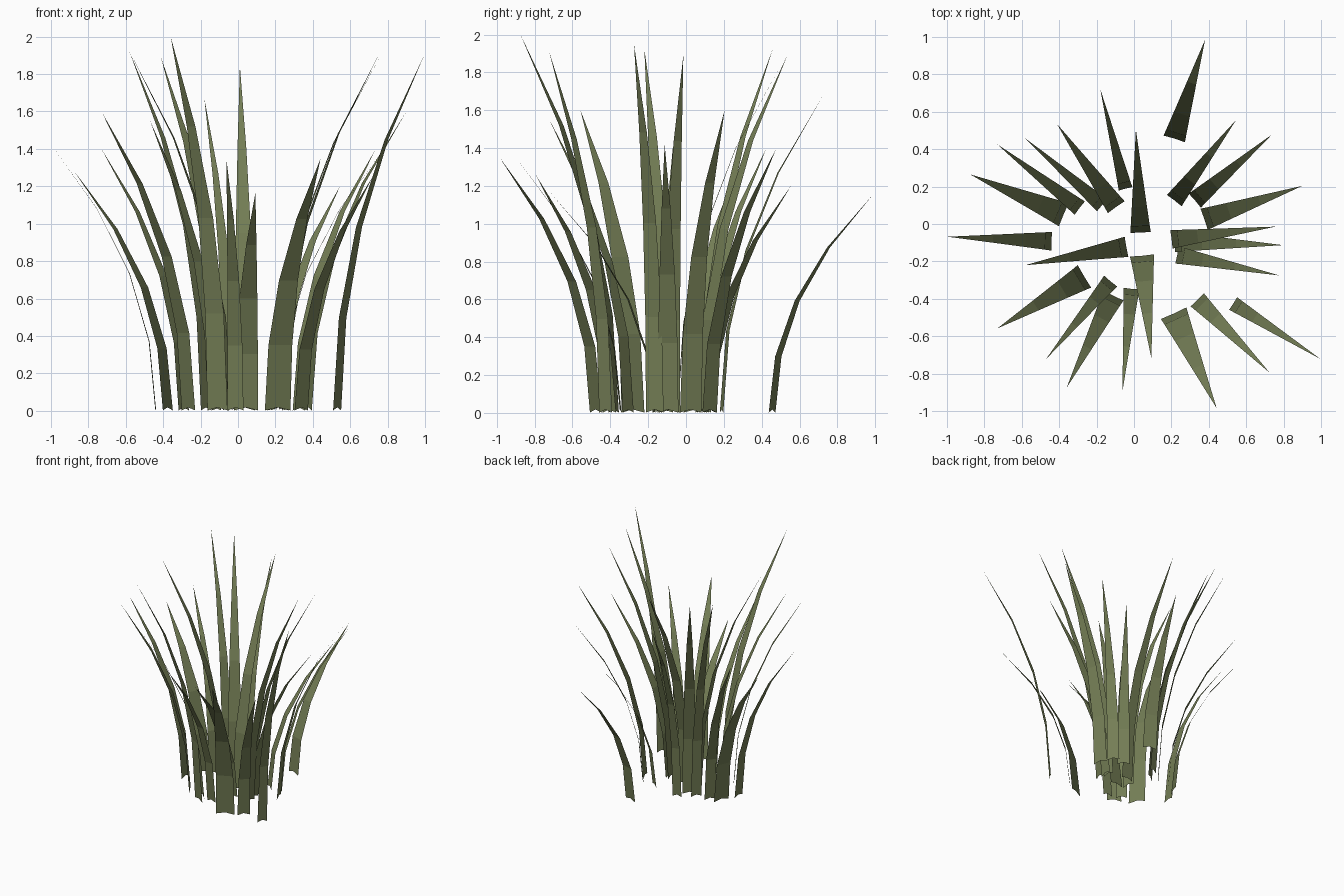
import bpy, bmesh
from mathutils import Vector

# Grass colour
green = bpy.data.materials.new("olive_green")
green.diffuse_color = (0.175, 0.208, 0.092, 1)

# Each blade: base x, base y, tip x, tip y, height, base width
BLADES = [
    (.215, .455, .38, .985, 1.15, .12), (-.045, .188, -.18, .72, 1.67, .075),
    (.035, -.046, .01, .505, 1.845, .11), (-.095, .09, -.412, .535, 1.89, .11),
    (-.17, .10, -.58, .457, 1.92, .085), (-.29, .085, -.73, .425, 1.40, .09),
    (-.375, .05, -.875, .265, 1.28, .135), (-.44, -.092, -.997, -.068, 1.42, .10),
    (-.04, -.122, -.58, -.22, 1.92, .11), (-.265, -.28, -.73, -.558, 1.60, .14),
    (-.125, -.305, -.47, -.722, 1.55, .09), (-.11, -.382, -.36, -.875, 2.0, .12),
    (-.013, -.345, -.062, -.895, 1.345, .085), (.043, -.168, .093, -.718, 1.165, .13),
    (.212, -.477, .442, -.985, 1.35, .15), (.338, -.405, .725, -.795, 1.26, .10),
    (.53, -.425, .997, -.722, 1.905, .08), (.23, -.165, .777, -.275, 1.95, .095),
    (.22, -.095, .797, -.113, 1.42, .11), (.20, -.082, .757, -.014, 1.89, .10),
    (.375, .025, .90, .204, 1.60, .12), (.325, .125, .737, .478, 1.40, .10),
    (.215, .125, .545, .555, 1.20, .10),
]

# Shared bend: outward share, height share, width share per joint
JOINTS = [(0, 0, 1), (.0625, .26, .93), (.25, .515, .74), (.5625, .76, .43)]
NOTCH = .018  # height of the small notch in the cut foot of each blade


def grass_blade(index, bx, by, tx, ty, height, width):
    base, reach = Vector((bx, by, 0)), Vector((tx - bx, ty - by, 0))
    side = Vector((-reach.y, reach.x, 0)).normalized() * width / 2
    bm = bmesh.new()
    rows = []
    for out, up, wide in JOINTS:
        mid = base + reach * out + Vector((0, 0, max(height * up, .002)))
        rows.append((bm.verts.new(mid - side * wide), bm.verts.new(mid + side * wide)))
    # Foot segment with notched lower edge
    notch = bm.verts.new(base + reach * .0625 * NOTCH / (.26 * height) + Vector((0, 0, NOTCH)))
    bm.faces.new((rows[0][0], rows[1][0], rows[1][1], rows[0][1], notch))
    for low, high in zip(rows[1:], rows[2:]):
        bm.faces.new((low[0], high[0], high[1], low[1]))
    tip = bm.verts.new(base + reach + Vector((0, 0, height)))
    bm.faces.new((rows[-1][0], tip, rows[-1][1]))
    for face in bm.faces:  # upper side of each blade is its front
        face.normal_update()
        if face.normal.z < 0:
            face.normal_flip()
    mesh = bpy.data.meshes.new(f"grass_blade_{index}")
    bm.to_mesh(mesh)
    bm.free()
    mesh.materials.append(green)
    bpy.context.collection.objects.link(bpy.data.objects.new(mesh.name, mesh))


for i, blade in enumerate(BLADES, 1):
    grass_blade(i, *blade)
